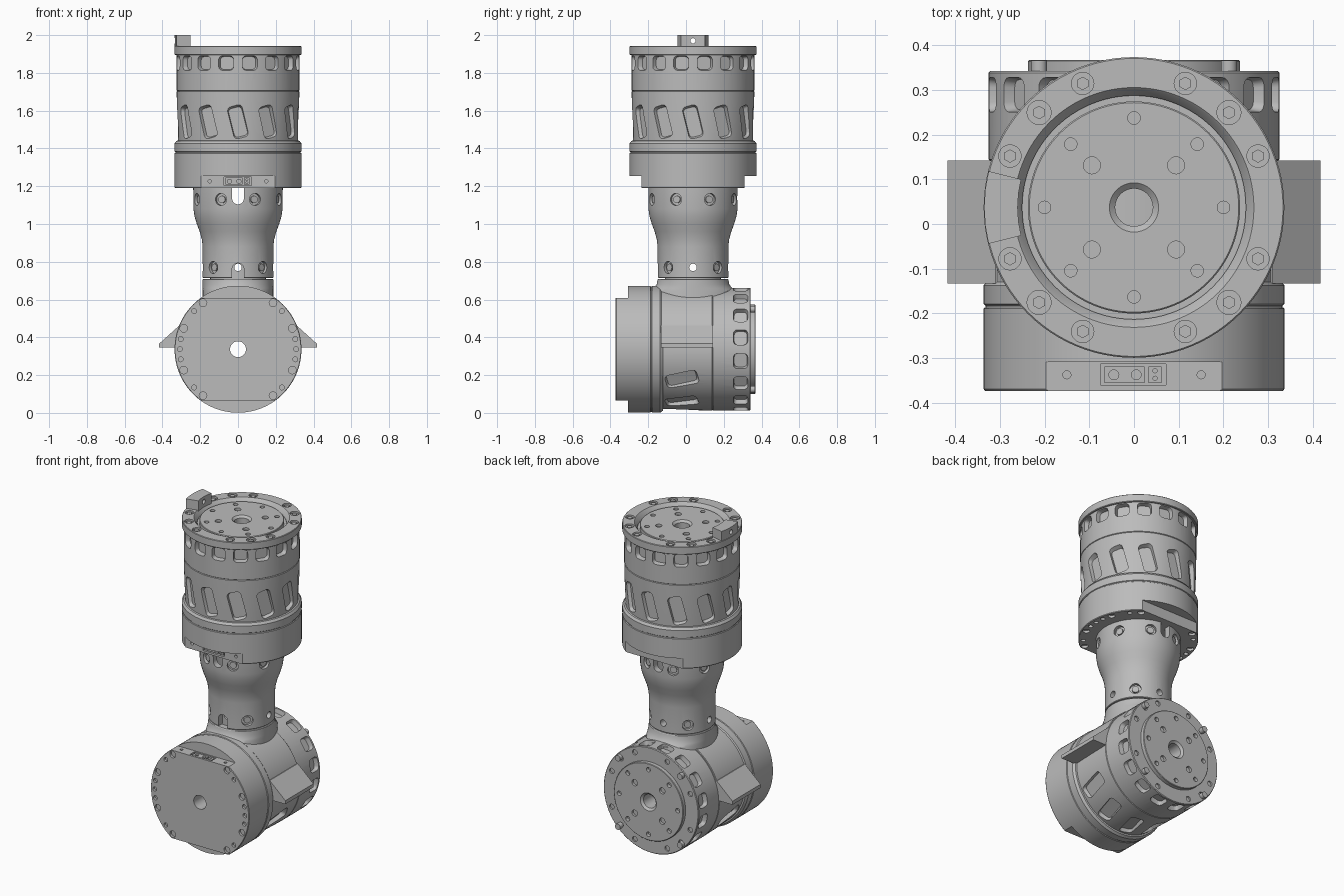
import bpy, bmesh
from math import pi, cos, sin, radians
from mathutils import Matrix, Vector

if "Cube" in bpy.data.objects:
    bpy.data.objects.remove(bpy.data.objects["Cube"])

grey = bpy.data.materials.new("satin_grey")
grey.use_nodes = True
tone = (0.5, 0.5, 0.5, 1)
grey.diffuse_color = tone
grey.node_tree.nodes["Principled BSDF"].inputs["Base Color"].default_value = tone

AXIS_Y = 0.037      # upper column axis
UPPER = Matrix.Translation((0, AXIS_Y, 1.19))
LOWER = Matrix.Translation((0, -0.373, 0.337)) @ Matrix.Rotation(-pi / 2, 4, 'X')
COLUMN = Matrix.Translation((0, AXIS_Y, 0))


def polar(r, deg, z):
    return Vector((r * cos(radians(deg)), r * sin(radians(deg)), z))


def finish(name, bm, place=Matrix()):
    bmesh.ops.recalc_face_normals(bm, faces=bm.faces)
    bm.transform(place)
    mesh = bpy.data.meshes.new(name)
    bm.to_mesh(mesh)
    bm.free()
    mesh.materials.append(grey)
    ob = bpy.data.objects.new(name, mesh)
    bpy.context.collection.objects.link(ob)
    return ob


def lathe(profile, steps=96):
    """Spin a closed (radius, height) outline round z."""
    bm = bmesh.new()
    vs = [bm.verts.new((r, 0, z)) for r, z in profile]
    es = [bm.edges.new((vs[i - 1], vs[i])) for i in range(len(vs))]
    bmesh.ops.spin(bm, geom=vs + es, cent=(0, 0, 0), axis=(0, 0, 1),
                   angle=2 * pi, steps=steps, use_merge=True)
    bmesh.ops.remove_doubles(bm, verts=bm.verts, dist=1e-5)
    return bm


def cyl(bm, r, a, b, n=20):
    a, b = Vector(a), Vector(b)
    m = Matrix.Translation((a + b) / 2) @ (b - a).to_track_quat('Z', 'Y').to_matrix().to_4x4()
    bmesh.ops.create_cone(bm, cap_ends=True, segments=n, radius1=r, radius2=r,
                          depth=(b - a).length, matrix=m)


def block(bm, lo, hi):
    lo, hi = Vector(lo), Vector(hi)
    bmesh.ops.create_cube(bm, size=1, matrix=Matrix.Translation((lo + hi) / 2)
                          @ Matrix.Diagonal((*(hi - lo), 1)))


def prism(bm, outline, depth):
    """Extrude a 3D outline along a vector."""
    f = bm.faces.new([bm.verts.new(p) for p in outline])
    out = bmesh.ops.extrude_face_region(bm, geom=[f])["geom"]
    bmesh.ops.translate(bm, vec=depth, verts=[g for g in out if isinstance(g, bmesh.types.BMVert)])


def pocket(bm, deg, z, w, h, floor, tilt=0.0):
    """Rounded, tapered cutter pointing inward at an angle round z."""
    m = (Matrix.Rotation(radians(deg), 4, 'Z') @ Matrix.Translation((0, 0, z))
         @ Matrix.Rotation(radians(tilt), 4, 'X'))
    c, rings = 0.022, []
    for x, k in ((floor, 0.84), (0.36, 1.12)):
        ring = []
        for q, (sx, sz) in enumerate(((1, 1), (-1, 1), (-1, -1), (1, -1))):
            for s in range(5):
                a = (q + s / 4) * pi / 2
                p = (x, k * (sx * (w / 2 - c) + c * cos(a)), k * (sz * (h / 2 - c) + c * sin(a)))
                ring.append(bm.verts.new(m @ Vector(p)))
        rings.append(ring)
    n = len(rings[0])
    for ring in rings:
        bm.faces.new(ring)
    for i in range(n):
        bm.faces.new((rings[0][i - 1], rings[0][i], rings[1][i], rings[1][i - 1]))


def carve(ob, bm, place=Matrix()):
    cutter = finish("cutter", bm, place)
    cutter.hide_render = True
    mod = ob.modifiers.new("carve", 'BOOLEAN')
    mod.operation, mod.solver, mod.object = 'DIFFERENCE', 'EXACT', cutter
    mod.use_self = True
    bpy.context.view_layer.objects.active = ob
    bpy.ops.object.modifier_apply(modifier=mod.name)
    bpy.data.objects.remove(cutter)


FLANGE_ANGLES = [i * 22.5 for i in range(16) if i % 4]
HOUSING = [(.042, 0), (.333, 0), (.336, .004), (.336, .184), (.332, .187), (.332, .191),
           (.336, .194), (.336, .236), (.326, .25), (.317, .252), (.322, .38), (.325, .511),
           (.321, .514), (.325, .517), (.325, .711), (.321, .715), (.237, .715), (.237, .737),
           (.234, .74), (.055, .74), (.042, .728)]


def actuator(prefix, place, slots):
    body = finish(prefix + "_housing", lathe(HOUSING))
    cut = bmesh.new()
    # flats on both sides of the rear cap, with a connector recess on one
    for s in (-1, 1):
        block(cut, (-.4, min(s * .272, s * .4), -.1), (.4, max(s * .272, s * .4), .065))
    for i in range(16):
        pocket(cut, 11.25 + i * 22.5, .662, .085, .08, .297)
    for deg in slots:
        pocket(cut, deg, .35, .085, .185, .297, 14)
    # cap screw holes
    for side in (0, 180):
        for deg, r in ((53, .02), (41, .013), (21, .02), (10, .013), (0, .013),
                       (-10, .013), (-21, .02), (-41, .013), (-53, .02)):
            cyl(cut, r, polar(.308, side + deg, -.02), polar(.308, side + deg, .015))
    # output disc and rim holes
    for i in range(8):
        cyl(cut, .014, polar(.2, i * 45, .72), polar(.2, i * 45, .8))
    for i in range(4):
        cyl(cut, .019, polar(.133, 45 + i * 90, .725), polar(.133, 45 + i * 90, .8))
    for deg in FLANGE_ANGLES:
        cyl(cut, .016, polar(.29, deg, .705), polar(.29, deg, .8))
    carve(body, cut)
    recess = bmesh.new()
    block(recess, (-.075, -.3, .013), (.072, -.25, .06))
    for x in (-.15, .15):
        cyl(recess, .009, (x, -.3, .036), (x, -.255, .036))
    carve(body, recess)
    body.data.transform(place)
    # connector sockets
    bm = bmesh.new()
    block(bm, (-.066, -.268, .018), (.024, -.24, .055))
    block(bm, (.032, -.268, .018), (.062, -.24, .055))
    sockets = finish(prefix + "_connector", bm)
    cut = bmesh.new()
    for x in (-.045, .005):
        cyl(cut, .011, (x, -.3, .036), (x, -.258, .036))
    for z in (.028, .045):
        cyl(cut, .005, (.047, -.3, z), (.047, -.258, z), 8)
    carve(sockets, cut)
    sockets.data.transform(place)


actuator("upper", UPPER, range(0, 360, 30))
actuator("lower", LOWER, range(30, 151, 30))

# mounting ring round the upper output disc
flange = finish("mounting_ring", lathe([(.25, .705), (.333, .705), (.336, .708), (.336, .749),
                                        (.333, .752), (.268, .752), (.264, .748), (.25, .725)]))
cut, screws = bmesh.new(), bmesh.new()
for deg in FLANGE_ANGLES:
    r = .025 if deg % 45 else .027
    cyl(cut, r, polar(.3, deg, .74), polar(.3, deg, .8))
    cyl(screws, .015, polar(.3, deg, .73), polar(.3, deg, .748), 6)
carve(flange, cut)
flange.data.transform(UPPER)
finish("ring_screws", screws, UPPER)

# stop tab on the ring
bm = bmesh.new()
arc = [polar(r, 180 + s * a, .745) for r, s in ((.335, 1), (.26, -1)) for a in (-14, -7, 0, 7, 14)]
prism(bm, arc, (0, 0, .065))
tab = finish("stop_tab", bm)
cut = bmesh.new()
cyl(cut, .014, (-.4, 0, .78), (-.2, 0, .78))
carve(tab, cut)
tab.data.transform(UPPER)

# pins on the lower output rim
bm = bmesh.new()
for i in range(4):
    cyl(bm, .018, polar(.3, 45 + i * 90, .7), polar(.3, 45 + i * 90, .738))
finish("rim_pins", bm, LOWER)

# saddle over the upper half of the lower housing, with side fins
saddle = finish("saddle", lathe([(.3, .238), (.331, .238), (.331, .51), (.328, .513), (.3, .513)]))
cut = bmesh.new()
block(cut, (-.5, -.008, 0), (.5, .5, 1))
carve(saddle, cut)
saddle.data.transform(LOWER)
for side, s in (("left", 1), ("right", -1)):
    bm = bmesh.new()
    prism(bm, [(s * x, -.133, z) for x, z in
               ((.3, .345), (.417, .345), (.417, .367), (.31, .463), (.28, .463))], (0, .275, 0))
    finish(side + "_fin", bm)

# collar rising from the saddle, flared along the housing axis, with a spigot
bm = lathe([(.06, .55), (.187, .55), (.187, .645), (.187, .66), (.187, .68), (.187, .706),
            (.183, .71), (.147, .71), (.147, .83), (.06, .83)], 64)
for v in bm.verts:
    if v.co.z < .70:
        v.co.y *= 1 + min(.24, 70 * (.70 - v.co.z) ** 2)
collar = finish("collar", bm)
cut = bmesh.new()
cyl(cut, .02, (0, -.4, .77), (0, .4, .77))
cyl(cut, .02, (-.4, 0, .77), (.4, 0, .77))
carve(collar, cut)
collar.data.transform(COLUMN)

# hollow neck that swells towards the upper housing
neck = finish("neck", lathe([(.147, .714), (.184, .714), (.187, .717), (.187, .88), (.192, .92),
                             (.203, .96), (.218, 1.0), (.23, 1.04), (.236, 1.08), (.237, 1.19),
                             (.2, 1.19), (.2, 1.06), (.147, .9)], 64))
cut, screws = bmesh.new(), bmesh.new()
for i in range(8):
    if i % 2:
        cyl(cut, .032, polar(.168, i * 45, .77), polar(.3, i * 45, .77))
        cyl(screws, .02, polar(.15, i * 45, .77), polar(.178, i * 45, .77), 12)
    deg = i * 45 + 22.5
    cyl(cut, .032, polar(.217, deg, 1.13), polar(.3, deg, 1.13))
    cyl(screws, .02, polar(.205, deg, 1.13), polar(.227, deg, 1.13), 12)
for x, y in ((1, 0), (-1, 0), (0, 1)):
    cyl(cut, .02, (x * .1, y * .1, .77), (x * .4, y * .4, .77))
carve(neck, cut)
# cable slots: through at the top, front only at the bottom
for z, y, lo, hi in ((1.135, .4, 1.135, 1.3), (.762, -.1, .6, .762)):
    cut = bmesh.new()
    cyl(cut, .031, (0, -.4, z), (0, y, z), 24)
    carve(neck, cut)
    cut = bmesh.new()
    block(cut, (-.031, -.4, lo), (.031, y, hi))
    carve(neck, cut)
neck.data.transform(COLUMN)
finish("neck_screws", screws, COLUMN)

# smooth curved walls, keep machined edges crisp
for ob in bpy.context.collection.objects:
    if ob.type == 'MESH' and grey.name in ob.data.materials:
        bpy.ops.object.select_all(action='DESELECT')
        ob.select_set(True)
        bpy.context.view_layer.objects.active = ob
        bpy.ops.object.shade_smooth_by_angle(angle=radians(28))
